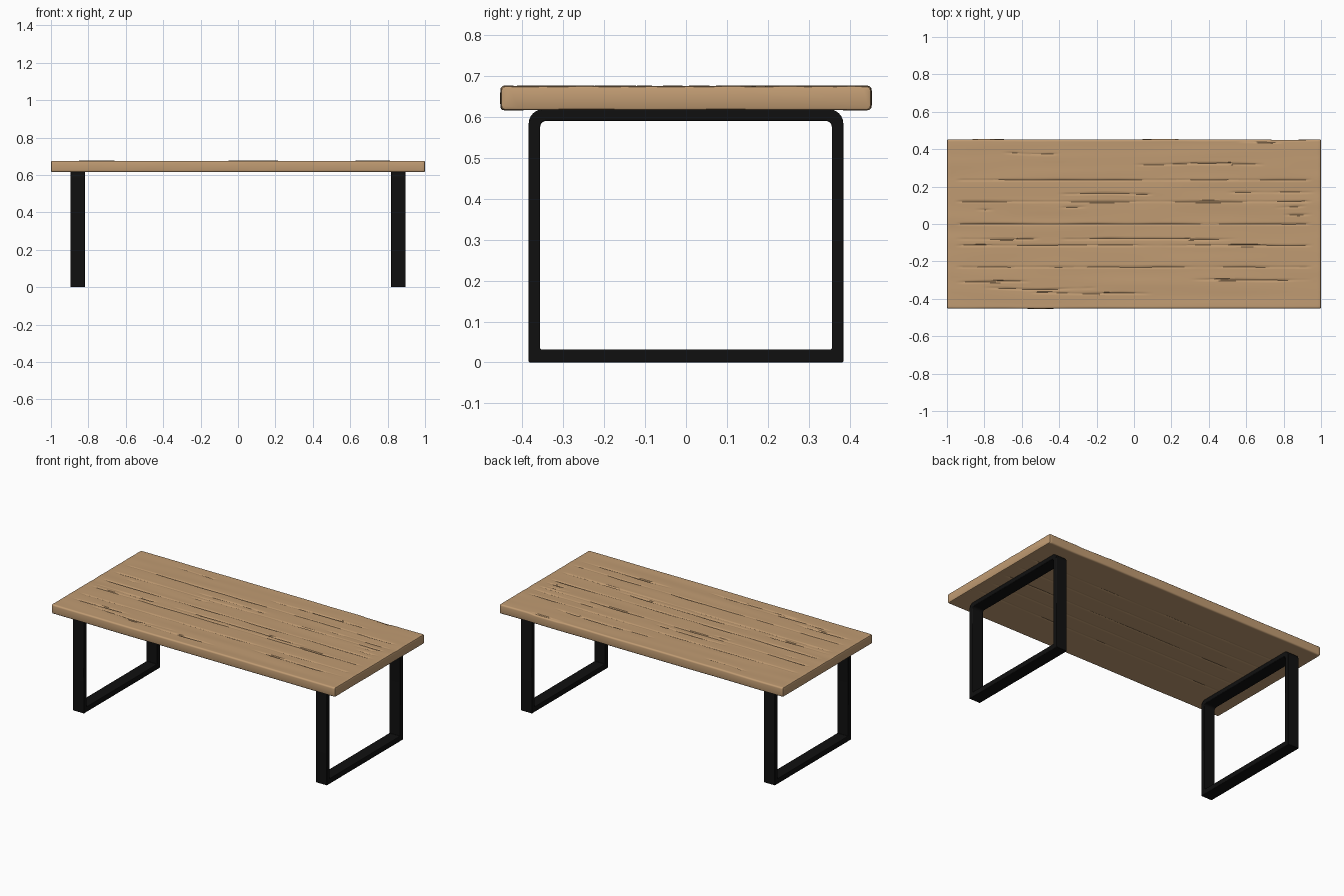
import bpy, bmesh, math
from mathutils import noise, Vector

if "Cube" in bpy.data.objects:
    bpy.data.objects.remove(bpy.data.objects["Cube"])


def material(name, color):
    m = bpy.data.materials.new(name)
    m.diffuse_color = (*color, 1)
    m.use_nodes = True
    m.node_tree.nodes["Principled BSDF"].inputs["Base Color"].default_value = m.diffuse_color
    return m


def finish(name, bm, mat):
    bmesh.ops.recalc_face_normals(bm, faces=bm.faces[:])
    me = bpy.data.meshes.new(name)
    bm.to_mesh(me)
    bm.free()
    me.materials.append(mat)
    ob = bpy.data.objects.new(name, me)
    bpy.context.collection.objects.link(ob)
    bpy.ops.object.select_all(action='DESELECT')
    ob.select_set(True)
    bpy.context.view_layer.objects.active = ob
    bpy.ops.object.shade_smooth_by_angle(angle=math.radians(35))
    return ob


wood = material("light_wood", (0.53, 0.33, 0.17))
black = material("black_metal", (0.005, 0.005, 0.005))

# Plank seams (y) and shorter wood cracks (x start, x end, y)
SEAMS = [0.235, 0.12, 0.0, -0.115, -0.23]
CRACKS = [(-0.4, 0.1, 0.16), (0.5, 0.97, 0.165), (-0.85, -0.75, 0.07),
          (-0.4, -0.25, 0.09), (0.8, 0.95, 0.05), (0.75, 0.92, 0.09),
          (-0.4, 0.55, -0.08), (-0.95, -0.5, -0.08), (-0.95, -0.55, -0.31),
          (0.3, 0.95, -0.3), (-0.8, -0.2, -0.345), (-0.55, 0.1, -0.37),
          (0.0, 0.7, 0.32), (-0.7, -0.4, 0.38), (0.55, 0.8, 0.44)]


def n(x, y, seed):
    return noise.noise(Vector((x, y, seed)))


def groove(d, width):
    return max(0.0, 1 - abs(d) / width)


def carve(x, y, seed):
    """Depth of seams and cracks at a point of the surface."""
    cut = 0.0
    end = min(1.0, max(0.0, (0.95 - abs(x)) / 0.03))
    for i, s in enumerate(SEAMS):
        strength = 0.6 + 0.6 * n(x * 4, i * 3.7, seed)
        cut = max(cut, end * strength * groove(y - s, 0.007))
    if seed < 5:
        for i, (a, b, s) in enumerate(CRACKS):
            if a < x < b:
                fade = min(1, (x - a) / 0.05, (b - x) / 0.05)
                wander = 0.012 * n(x * 3, i * 5.3, 2)
                strength = max(0, 0.65 + 0.8 * n(x * 5, i * 2.9, 3))
                cut = max(cut, fade * strength * groove(y - s - wander, 0.007))
    return 0.007 * cut


# Tabletop: cross-sections lofted along x
HALF_Y, Z0, Z1, R, ROWS = 0.452, 0.616, 0.675, 0.009, 180


def section(x, inset):
    pts = []
    sides = {s: HALF_Y - inset + 0.004 * n(x * 3, s * 4, 7) for s in (-1, 1)}

    def top_z(y):
        return Z1 - inset + 0.002 * n(x * 2, y * 14, 1) - carve(x, y, 1)

    def low_z(y):
        return Z0 + inset + 0.001 * n(x * 2, y * 6, 9) + 0.6 * carve(x, y, 9)

    def row(i):
        lo, hi = -sides[-1] + R, sides[1] - R
        return lo + (hi - lo) * i / ROWS

    def side_arc(sign, start):
        y = sign * (sides[sign] - R)
        zt, zb = top_z(y) - R, low_z(y) + R
        wobble = 0.002 * n(x * 5, sign, 4)
        arc = [(y + sign * R * math.sin(a), zt + R * math.cos(a))
               for a in (0.5, 1.05, 1.57)]
        arc.append((y + sign * (R + wobble), (zt + zb) / 2))
        arc += [(y + sign * R * math.sin(a), zb - R * math.cos(a))
                for a in (1.57, 1.05, 0.5)]
        return arc if start == 'top' else arc[::-1]

    pts += [(row(i), top_z(row(i))) for i in range(ROWS + 1)]
    pts += side_arc(1, 'top')
    pts += [(row(i), low_z(row(i))) for i in range(ROWS, -1, -1)]
    pts += side_arc(-1, 'low')
    return [(x, y, z) for y, z in pts]


stations = [(-1, 0.006), (-0.998, 0.002)]
stations += [(-0.993 + 1.986 * i / 150, 0) for i in range(151)]
stations += [(0.998, 0.002), (1, 0.006)]
bm = bmesh.new()
loops = [[bm.verts.new(p) for p in section(x, d)] for x, d in stations]
for a, b in zip(loops, loops[1:]):
    for i in range(len(a)):
        j = (i + 1) % len(a)
        bm.faces.new((a[i], a[j], b[j], b[i]))
bm.faces.new(loops[0])
bm.faces.new(loops[-1][::-1])
finish("tabletop", bm, wood)


# Leg frames: flat-bar loops with rounded upper corners
def frame_outline(hy, z0, z1, r):
    right = [(hy - r + r * math.cos(a), z1 - r + r * math.sin(a))
             for a in [math.pi / 2 * k / 6 for k in range(7)]]
    left = [(-y, z) for y, z in right[::-1]]
    return [(hy, z0)] + right + left + [(-hy, z0)]


def leg_frame(name, cx):
    outer = frame_outline(0.384, 0.002, 0.618, 0.035)
    inner = frame_outline(0.356, 0.032, 0.590, 0.016)
    bm = bmesh.new()
    rings = [[bm.verts.new((cx + dx, y, z)) for y, z in o]
             for o, dx in ((outer, -0.039), (outer, 0.039),
                           (inner, 0.039), (inner, -0.039))]
    for k in range(4):
        a, b = rings[k], rings[(k + 1) % 4]
        for i in range(len(a)):
            j = (i + 1) % len(a)
            bm.faces.new((a[i], a[j], b[j], b[i]))
    for v in bm.verts:
        if v.co.z < 0.003:
            v.co.z = 0
    ob = finish(name, bm, black)
    bev = ob.modifiers.new("soft_edges", 'BEVEL')
    bev.width, bev.segments = 0.003, 2
    bev.angle_limit = math.radians(40)


leg_frame("left_leg_frame", -0.857)
leg_frame("right_leg_frame", 0.857)
